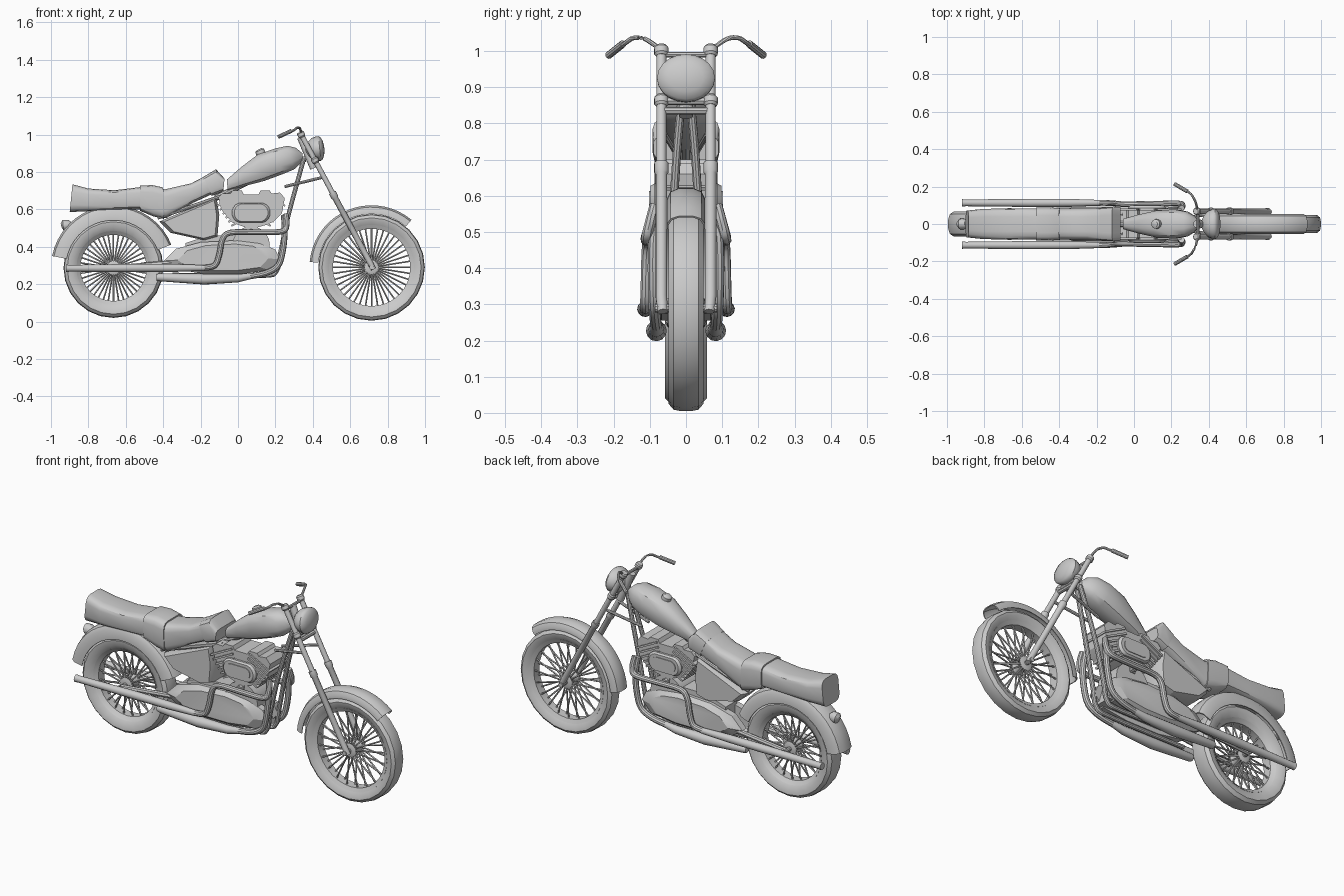
import bpy, bmesh, math
from mathutils import Vector

if "Cube" in bpy.data.objects:
    bpy.data.objects.remove(bpy.data.objects["Cube"])


def finish(name, verts, faces, angle=35):
    bm = bmesh.new()
    vs = [bm.verts.new(v) for v in verts]
    for f in faces:
        bm.faces.new([vs[i] for i in f])
    bmesh.ops.recalc_face_normals(bm, faces=bm.faces)
    me = bpy.data.meshes.new(name)
    bm.to_mesh(me)
    bm.free()
    ob = bpy.data.objects.new(name, me)
    bpy.context.collection.objects.link(ob)
    bpy.ops.object.select_all(action='DESELECT')
    ob.select_set(True)
    bpy.context.view_layer.objects.active = ob
    bpy.ops.object.shade_smooth_by_angle(angle=math.radians(angle))
    return ob


def rings(name, sections, caps=True, loop=False, closed=True, angle=35):
    """Skin a list of equally long point rings."""
    n, m = len(sections[0]), len(sections)
    verts = [p for s in sections for p in s]
    faces = [(i * n + j, i * n + (j + 1) % n, (i + 1) % m * n + (j + 1) % n, (i + 1) % m * n + j)
             for i in range(m if loop else m - 1) for j in range(n if closed else n - 1)]
    if caps and not loop:
        faces += [tuple(range(n)), tuple(range((m - 1) * n, m * n))]
    return finish(name, verts, faces, angle)


def lathe(name, prof, cx, cz, n=24, a0=0, a1=360, closed=True):
    """Turn an (r, y) profile about the y direction."""
    full = a1 - a0 == 360
    secs = []
    for k in range(n if full else n + 1):
        a = math.radians(a0 + (a1 - a0) * k / n)
        secs.append([(cx + r * math.cos(a), y, cz + r * math.sin(a)) for r, y in prof])
    return rings(name, secs, full is False and closed, full, closed)


def rod(name, pts, rad, n=10):
    """Tube through points; radius is one number or one per point."""
    pts = [Vector(p) for p in pts]
    rads = rad if isinstance(rad, (list, tuple)) else [rad] * len(pts)
    secs = []
    for i, p in enumerate(pts):
        t = (pts[min(i + 1, len(pts) - 1)] - pts[max(i - 1, 0)]).normalized()
        u = t.cross(Vector((0.13, 1, 0.07)) if abs(t.y) < .9 else Vector((1, 0, 0))).normalized()
        v = t.cross(u)
        secs.append([p + rads[i] * (u * math.cos(2 * math.pi * k / n) + v * math.sin(2 * math.pi * k / n))
                     for k in range(n)])
    return rings(name, secs)


def bend(pts, steps=4):
    """Catmull-Rom smoothing of a path."""
    P = [Vector(p) for p in pts]
    P = [P[0]] + P + [P[-1]]
    out = []
    for a, b, c, d in zip(P, P[1:], P[2:], P[3:]):
        for k in range(steps):
            t = k / steps
            out.append(.5 * (2 * b + (c - a) * t + (2 * a - 5 * b + 4 * c - d) * t * t
                             + (3 * b - a - 3 * c + d) * t ** 3))
    return out + [P[-1]]


def loft(name, secs, e=.5, n=16):
    """Body from (x_top, z_top, x_bottom, z_bottom, half_width) sections."""
    out = []
    for xt, zt, xb, zb, w in secs:
        ring = []
        for k in range(n):
            a = 2 * math.pi * (k + .5) / n
            c, s = math.cos(a), math.sin(a)
            y = w * math.copysign(abs(c) ** e, c)
            t = .5 + .5 * math.copysign(abs(s) ** e, s)
            ring.append((xb + (xt - xb) * t, y, zb + (zt - zb) * t))
        out.append(ring)
    return rings(name, out)


def slab(name, outline, y0, y1, inset=0.0):
    """Side outline extruded along y, with the y1 face shrunk by inset."""
    cx = sum(p[0] for p in outline) / len(outline)
    cz = sum(p[1] for p in outline) / len(outline)
    f = 1 - inset
    ym = y0 + (y1 - y0) * .6
    secs = [[(x, y0, z) for x, z in outline]]
    if inset:
        secs.append([(x, ym, z) for x, z in outline])
    secs.append([(cx + (x - cx) * f, y1, cz + (z - cz) * f) for x, z in outline])
    return rings(name, secs, angle=25)


def mir(path, s):
    return [(x, y * s, z) for x, y, z in path]


# wheels
def wheel(tag, cx, cz, R, ri, w):
    half = [(ri, -w * .65), (ri + .025, -w * .95), (R - .02, -w), (R - .004, -w * .72), (R, -w * .3)]
    lathe(tag + "_tyre", half + [(r, -y) for r, y in half[::-1]], cx, cz)
    lathe(tag + "_rim", [(ri - .018, -.025), (ri + .003, -w * .72), (ri + .003, w * .72), (ri - .018, .025)], cx, cz, 32)
    rod(tag + "_hub", [(cx, y, cz) for y in (-.04, -.036, -.02, .02, .036, .04)], [.026, .038, .03, .03, .038, .026], 16)
    rod(tag + "_axle", [(cx, -.085, cz), (cx, .085, cz)], .012)
    for k in range(40):
        a, s = 2 * math.pi * k / 40, (-1) ** k
        c, d = math.cos(a), math.sin(a)
        rod(tag + "_spoke", [(cx + .03 * c, s * .032, cz + .03 * d),
                             (cx + (ri - .008) * c, s * .012, cz + (ri - .008) * d)], .0045, 5)


wheel("front", .714, .29, .285, .225, .048)
wheel("rear", -.666, .287, .267, .195, .058)


# fenders
def fender(name, cx, cz, ri, ro, w, a0, a1):
    half = [(ri, -w), (ro - .03, -w), (ro - .01, -w * .8), (ro, -w * .35)]
    outer = half + [(r, -y) for r, y in half[::-1]]
    inner = [(r - (.005 if r > ri else 0), y * .92) for r, y in outer[::-1]]
    lathe(name, outer + inner, cx, cz, 18, a0, a1)


fender("front_fender", .714, .29, .285, .332, .053, 50, 175)
fender("rear_fender", -.666, .287, .255, .334, .066, 22, 169)
rod("tail_light", [(-.88, 0, .50), (-.915, 0, .515), (-.935, 0, .515), (-.945, 0, .512)], [.02, .03, .028, .012], 14)

# seat with strap and front roll
loft("seat", [(-.885, .735, -.90, .585, .072), (-.80, .712, -.80, .59, .082), (-.66, .703, -.65, .597, .083),
              (-.52, .72, -.52, .60, .083), (-.455, .725, -.45, .565, .084), (-.39, .708, -.385, .552, .083),
              (-.25, .74, -.24, .635, .083), (-.165, .785, -.13, .685, .087)], .45)
loft("seat_strap", [(-.525, .727, -.525, .592, .088), (-.46, .731, -.452, .562, .088),
                    (-.40, .718, -.395, .548, .087)], .4)
loft("seat_front_roll", [(-.185, .775, -.14, .672, .088), (-.118, .815, -.09, .69, .093),
                         (-.072, .765, -.078, .70, .09)], .4)

# fuel tank and cap
loft("fuel_tank", [(-.06, .76, -.055, .70, .028), (.02, .83, .03, .722, .052), (.105, .895, .14, .75, .073),
                   (.20, .928, .24, .787, .08), (.265, .942, .30, .812, .068), (.31, .93, .33, .84, .045),
                   (.345, .90, .345, .865, .02)], .75, 12)
rod("tank_cap", [(.128, 0, .885), (.115, 0, .915), (.112, 0, .921)], [.027, .025, .015], 14)

# V-shaped engine block, cylinder fins and crankcase
slab("engine_block", [(-.09, .60), (-.105, .665), (-.085, .685), (-.04, .685), (-.03, .70), (.02, .70), (.03, .68),
                      (.11, .68), (.12, .70), (.17, .70), (.18, .685), (.225, .69), (.25, .66), (.235, .58),
                      (.19, .535), (.16, .52), (.09, .50), (.085, .46), (.055, .46), (.05, .50), (-.03, .53)],
     -.075, .075)
for s in (-1, 1):
    t = math.radians(27) * s
    up, side = Vector((math.sin(t), math.cos(t))), Vector((math.cos(t), -math.sin(t)))
    for k in range(6):
        c = Vector((.07, .42)) + up * (.13 + k * .026)
        h = .052 + .004 * k
        slab("cylinder_fin", [tuple(c + side * a + up * b) for a, b in
                              ((-h, -.005), (h, -.005), (h, .005), (-h, .005))], -.083, .083)
rod("crankcase", [(.07, -.07, .41), (.07, .07, .41)], .10, 20)
slab("gearbox", [(-.28, .28), (-.28, .42), (-.16, .46), (.15, .46), (.2, .28)], -.05, .05)

# fork geometry
top, low = Vector((.335, 0, 1.005)), Vector((.722, 0, .285))


def fork(z, y):
    p = top.lerp(low, (top.z - z) / (top.z - low.z))
    return (p.x, y, p.z)


for s in (-1, 1):
    tag = "left" if s > 0 else "right"
    y = .068 * s
    # fork leg with clamps
    rod(tag + "_fork_tube", [fork(1.0, y), fork(.66, y)], .014, 12)
    rod(tag + "_fork_slider", [fork(.69, y), fork(.665, y), fork(.66, y), fork(.32, y), fork(.28, y * .95)],
        [.02, .02, .016, .016, .014], 12)
    for z in (1.0, .862):
        rod(tag + "_fork_clamp", [fork(z + .014, y), fork(z + .008, y), fork(z - .008, y), fork(z - .014, y)],
            [.015, .02, .02, .015], 12)
    # handlebar and grip
    rod(tag + "_handlebar", bend(mir([(.335, .05, .99), (.337, .08, 1.012), (.33, .115, 1.034), (.315, .145, 1.036),
                                      (.295, .168, 1.022), (.22, .213, .99)], s)), .0065, 8)
    rod(tag + "_grip", mir([(.285, .174, 1.02), (.217, .214, .988)], s), .0105)
    # upper and lower exhaust pipes
    rod(tag + "_upper_exhaust", bend(mir([(.255, .085, .575), (.26, .10, .52), (.235, .11, .482), (.10, .108, .478),
                                          (-.04, .106, .476), (-.083, .108, .44), (-.10, .11, .36),
                                          (-.125, .112, .30), (-.19, .113, .287)], s)), .0155)
    rod(tag + "_upper_muffler", mir([(-.18, .113, .287), (-.34, .113, .287), (-.55, .113, .287), (-.90, .113, .285),
                                     (-.92, .113, .285)], s), [.0155, .021, .022, .018, .02], 12)
    rod(tag + "_lower_exhaust", bend(mir([(.245, .075, .57), (.25, .088, .48), (.24, .09, .38), (.215, .088, .30),
                                          (.15, .085, .26), (.05, .082, .24)], s)), .016)
    rod(tag + "_lower_muffler", mir([(.07, .082, .244), (0, .082, .232), (-.18, .082, .227), (-.42, .082, .237),
                                     (-.435, .082, .237)], s), [.016, .022, .029, .021, .017], 12)
    # lower case cover
    slab(tag + "_case_cover", [(-.395, .325), (-.33, .39), (-.20, .425), (.0, .435), (.12, .42), (.20, .385),
                               (.225, .335), (.17, .275), (.02, .255), (-.18, .255), (-.33, .28)],
         .03 * s, .092 * s, .22)
    # side panel
    slab(tag + "_side_panel", [(-.42, .535), (-.115, .665), (-.10, .57), (-.11, .455), (-.18, .435), (-.36, .475)],
         0, .082 * s, .12)
    # stadium-shaped air cleaner
    oval = [(.07 + .055 * (1 if math.cos(a) > 0 else -1) + .048 * math.cos(a), .582 + .053 * math.sin(a))
            for a in [math.pi * (k + .5) / 8 for k in range(16)]]
    slab(tag + "_air_cleaner", oval, .07 * s, .098 * s, .12)
    slab(tag + "_air_cleaner_plate", [(.07 + (x - .07) * .72, .582 + (z - .582) * .6) for x, z in oval],
         .09 * s, .102 * s)
    rod(tag + "_engine_bolt", mir([(.07, .07, .48), (.07, .092, .48)], s), .018, 8)
    # frame tubes
    rod(tag + "_frame_downtube", bend(mir([(.352, .012, .87), (.31, .025, .72), (.265, .035, .55), (.225, .04, .36),
                                           (.205, .04, .27), (.12, .04, .245), (-.35, .045, .25)], s)), .012)
    rod(tag + "_frame_rail", mir([(-.06, .05, .68), (-.43, .06, .555)], s), .01, 8)
    rod(tag + "_swing_arm", mir([(-.30, .06, .32), (-.666, .07, .287)], s), .014, 8)
    rod(tag + "_brace", mir([(.25, .03, .722), (.455, .06, .772)], s), .008, 8)

# steering head, yokes and headlamp
rod("steering_neck", [(.335, 0, .985), (.405, 0, .82)], .02, 12)
rod("backbone", [(.36, 0, .87), (.1, 0, .77), (-.12, 0, .66)], .016)
for z in (.99, .862, .835):
    rod("fork_yoke", [fork(z, -.065), fork(z, .065)], .011 if z < .9 else .008, 8)
d = Vector((1, 0, .1)).normalized()
lamp = []
for t, f in ((0, .25), (.015, .62), (.035, .88), (.06, 1), (.075, 1), (.085, .9), (.095, .6), (.10, .2)):
    c = Vector((.362, 0, .918)) + d * t
    lamp.append([c + Vector((-.1 * .066 * f * math.sin(a), .08 * f * math.cos(a), .066 * f * math.sin(a)))
                 for a in [2 * math.pi * k / 20 for k in range(20)]])
rings("headlamp", lamp)
